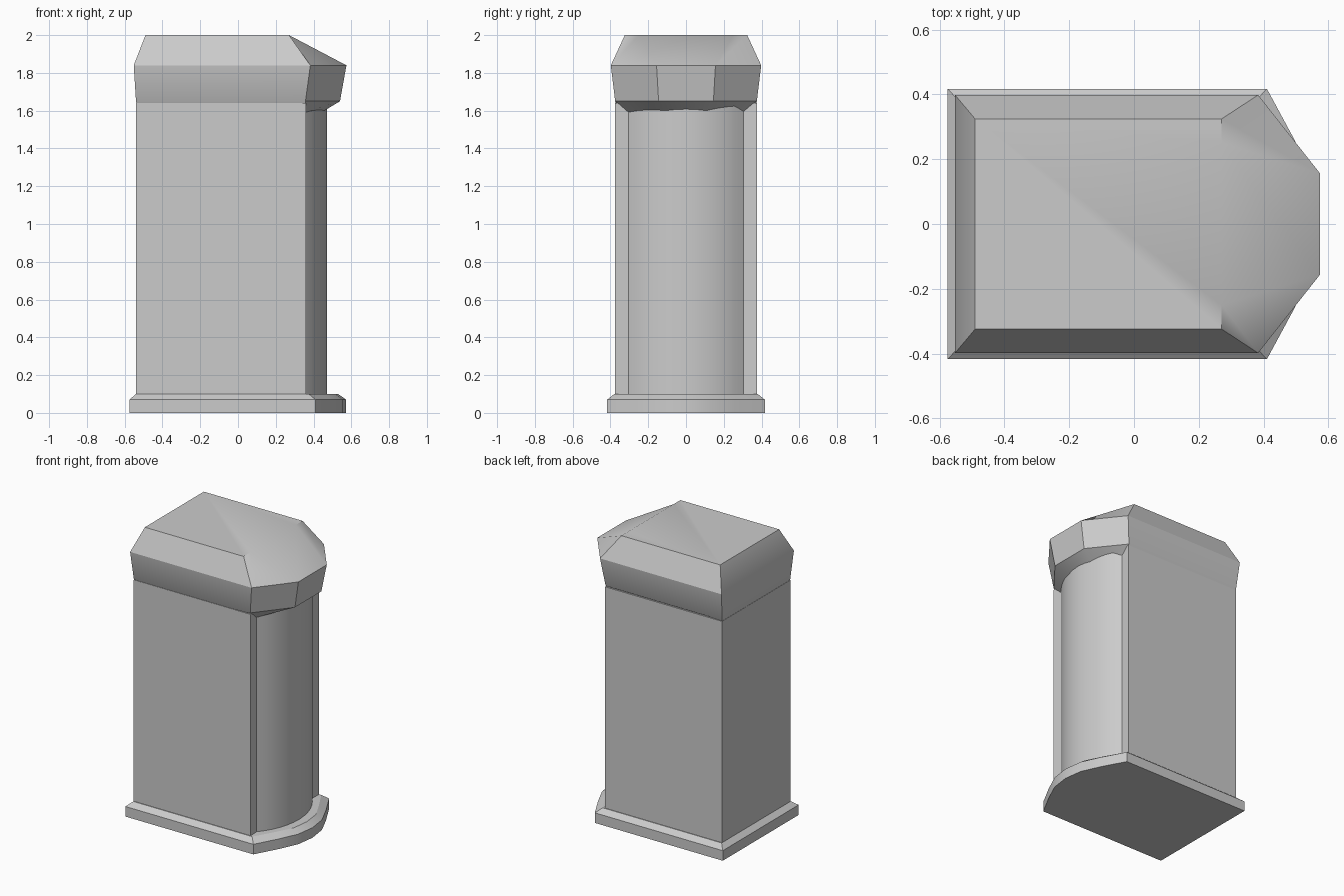
import bpy, bmesh, math

if "Cube" in bpy.data.objects:
    bpy.data.objects.remove(bpy.data.objects["Cube"])


def mirrored(half):
    """Close a half outline (y >= 0, from back wall to nose) across y = 0."""
    return [(x, -y) for x, y in half] + [(x, y) for x, y in reversed(half) if y > 0]


def loft(name, rings):
    """Skin a stack of equal-length rings of 3D points and cap both ends."""
    bm = bmesh.new()
    loops = [[bm.verts.new(p) for p in ring] for ring in rings]
    n = len(loops[0])
    for a, b in zip(loops, loops[1:]):
        for i in range(n):
            j = (i + 1) % n
            bm.faces.new((a[i], a[j], b[j], b[i]))
    bm.faces.new(loops[0][::-1])
    bm.faces.new(loops[-1])
    bmesh.ops.remove_doubles(bm, verts=bm.verts, dist=1e-5)
    bmesh.ops.recalc_face_normals(bm, faces=bm.faces)
    mesh = bpy.data.meshes.new(name)
    bm.to_mesh(mesh)
    bm.free()
    obj = bpy.data.objects.new(name, mesh)
    bpy.context.collection.objects.link(obj)
    bpy.ops.object.select_all(action='DESELECT')
    obj.select_set(True)
    bpy.context.view_layer.objects.active = obj
    bpy.ops.object.shade_smooth_by_angle(angle=math.radians(30))
    return obj


def at(z, outline):
    return [(x, y, z) for x, y in outline]


# Plinth: bow-fronted slab with a chamfered top edge
base = mirrored([(-0.575, 0.417), (0.41, 0.417), (0.495, 0.26), (0.555, 0.13), (0.573, 0)])
rim = mirrored([(-0.54, 0.38), (0.375, 0.38), (0.455, 0.24), (0.515, 0.12), (0.53, 0)])
loft("plinth", [at(0, base), at(0.07, base), at(0.10, rim)])

# Shaft: box with a shallow round bow on the +x face
R, cx, steps = 0.464, 0.006, 6
a0 = math.asin(0.305 / R)
bow = [(cx + R * math.cos(a0 * (1 - i / steps)), R * math.sin(a0 * (1 - i / steps)))
       for i in range(steps)] + [(cx + R, 0)]
shaft = mirrored([(-0.54, 0.375), (0.36, 0.375)] + bow)
loft("shaft", [at(0.09, shaft), at(1.64, shaft)])

# Head: flared three-sided nose, flush sides and a sloped roof
head_rings = [
    (1.59, [(-0.53, 0.36), (0.35, 0.31), (0.44, 0.10)]),
    (1.65, [(-0.54, 0.375), (0.357, 0.375), (0.54, 0.145)]),
    (1.84, [(-0.552, 0.398), (0.383, 0.398), (0.574, 0.156)]),
    (2.00, [(-0.49, 0.324), (0.27, 0.324), (0.27, 0.25)]),
]
loft("head", [at(z, mirrored(half)) for z, half in head_rings])
